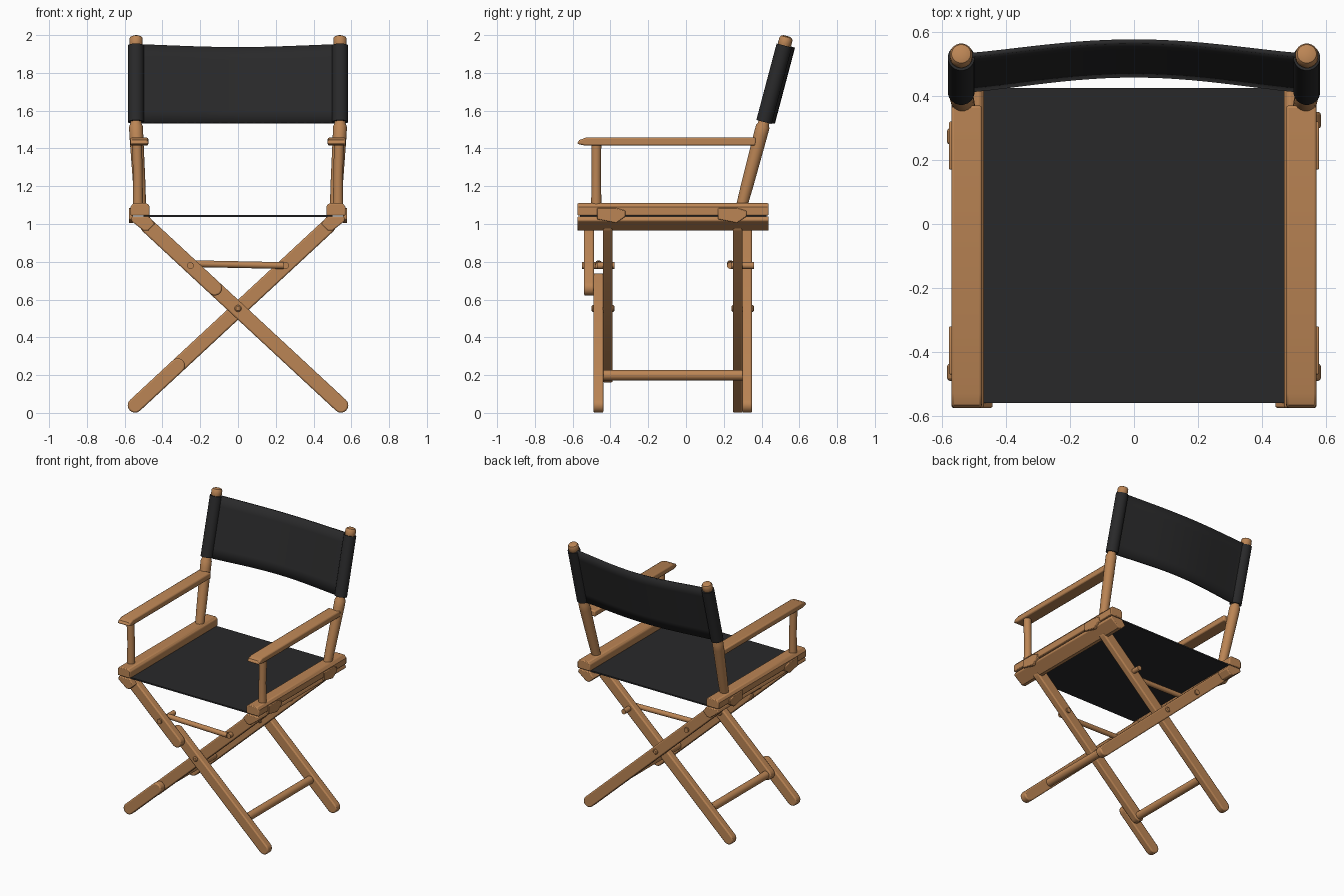
import bpy, bmesh, math
from mathutils import Vector

if "Cube" in bpy.data.objects:
    bpy.data.objects.remove(bpy.data.objects["Cube"])


def material(name, rgb):
    m = bpy.data.materials.new(name)
    m.diffuse_color = (*rgb, 1)
    m.use_nodes = True
    m.node_tree.nodes["Principled BSDF"].inputs["Base Color"].default_value = m.diffuse_color
    return m


WOOD = material("warm wood", (0.50, 0.235, 0.09))
CLOTH = material("black canvas", (0.022, 0.022, 0.023))


def finish(name, bm, mat, bevel=0.0):
    bmesh.ops.recalc_face_normals(bm, faces=bm.faces)
    me = bpy.data.meshes.new(name)
    bm.to_mesh(me)
    bm.free()
    me.materials.append(mat)
    ob = bpy.data.objects.new(name, me)
    bpy.context.collection.objects.link(ob)
    if bevel:
        b = ob.modifiers.new("bevel", 'BEVEL')
        b.width, b.segments, b.limit_method = bevel, 2, 'ANGLE'
        b.angle_limit = math.radians(40)
    bpy.ops.object.select_all(action='DESELECT')
    bpy.context.view_layer.objects.active = ob
    ob.select_set(True)
    bpy.ops.object.shade_smooth_by_angle(angle=math.radians(35))
    return ob


def prism(name, pts, plane, a, b, mat=WOOD, bevel=0.008):
    """Extrude a 2D outline from a to b along the axis missing from plane."""
    place = {'xz': lambda u, v, t: (u, t, v),
             'yz': lambda u, v, t: (t, u, v),
             'xy': lambda u, v, t: (u, v, t)}[plane]
    bm = bmesh.new()
    r0 = [bm.verts.new(place(u, v, a)) for u, v in pts]
    r1 = [bm.verts.new(place(u, v, b)) for u, v in pts]
    bm.faces.new(r0)
    bm.faces.new(r1)
    for i in range(len(pts)):
        j = (i + 1) % len(pts)
        bm.faces.new((r0[i], r0[j], r1[j], r1[i]))
    return finish(name, bm, mat, bevel)


def rod(name, rings, mat=WOOD, n=20):
    """Round bar through a list of (centre, radius)."""
    axis = (Vector(rings[-1][0]) - Vector(rings[0][0])).normalized()
    u = axis.orthogonal().normalized()
    w = axis.cross(u)
    bm = bmesh.new()
    loops = [[bm.verts.new(Vector(c) + r * (math.cos(k * math.tau / n) * u + math.sin(k * math.tau / n) * w))
              for k in range(n)] for c, r in rings]
    for p, q in zip(loops, loops[1:]):
        for k in range(n):
            bm.faces.new((p[k], p[(k + 1) % n], q[(k + 1) % n], q[k]))
    bm.faces.new(loops[0])
    bm.faces.new(loops[-1])
    return finish(name, bm, mat)


def leg_x(z):
    """x of the leg centre line that ends at the right foot."""
    return 0.545 - (z - 0.04) * 1.045 / 0.97


def leg(name, side, z0, z1, y0, y1, r=0.039):
    p, q = Vector((side * leg_x(z0), z0)), Vector((side * leg_x(z1), z1))
    d = q - p
    base = math.atan2(d.y, d.x)
    pts = []
    for c, start in ((q, base - math.pi / 2), (p, base + math.pi / 2)):
        for k in range(9):
            a = start + k * math.pi / 8
            pts.append((c.x + r * math.cos(a), c.y + r * math.sin(a)))
    prism(name, pts, 'xz', y0, y1)


# Crossed legs: the front ones are made of overlapping offset pieces
leg("front_leg_a_upper", 1, 0.66, 0.99, -0.54, -0.487)
leg("front_leg_a_lower", 1, 0.04, 0.70, -0.49, -0.437)
leg("front_leg_b_upper", -1, 0.20, 0.99, -0.44, -0.388)
leg("front_leg_b_lower", -1, 0.04, 0.25, -0.49, -0.437)
leg("back_leg_a", 1, 0.04, 0.99, 0.298, 0.35)
leg("back_leg_b", -1, 0.04, 0.99, 0.248, 0.299)

# Pivot pins and brace pins
for y0, y1 in ((-0.50, -0.378), (0.24, 0.36)):
    rod("pivot_pin", [((0, y0, 0.553), 0.012), ((0, y0 + 0.006, 0.553), 0.018),
                      ((0, y1 - 0.006, 0.553), 0.018), ((0, y1, 0.553), 0.012)])
for s in (-1, 1):
    for y0, y1 in ((-0.55, -0.378), (0.24, 0.36)):
        if y0 < 0 and s == 1:
            y0 = -0.47
        x = -s * leg_x(0.78) * -1 * -1
        rod("brace_pin", [((x, y0, 0.78), 0.018), ((x, y1, 0.78), 0.018)])

# Spreader braces between the legs
for y in (-0.463, 0.235):
    rod("spreader_brace", [((-0.24, y, 0.79), 0.018), ((0.24, y, 0.78), 0.018)])

for s, side in ((-1, "left"), (1, "right")):
    # Low stretcher between front and back foot
    y_end = 0.31 if s > 0 else 0.27
    rod(side + "_stretcher", [((s * 0.372, -0.45, 0.2), 0.028), ((s * 0.372, y_end, 0.2), 0.028)])

    # Seat rails: squared upper, tilted lower
    prism(side + "_upper_rail", [(s * 0.468, 1.045), (s * 0.57, 1.045), (s * 0.57, 1.09), (s * 0.555, 1.11),
                                 (s * 0.483, 1.11), (s * 0.468, 1.095)], 'xz', -0.575, 0.438, bevel=0.006)
    prism(side + "_lower_rail", [(s * 0.47, 1.04), (s * 0.56, 1.04), (s * 0.568, 1.018), (s * 0.50, 0.965),
                                 (s * 0.475, 0.965), (s * 0.44, 1.0)], 'xz', -0.575, 0.438, bevel=0.006)
    # Hinge blocks on the rail sides
    for y0, y1 in ((-0.47, -0.32), (0.17, 0.32)):
        prism(side + "_hinge_block", [(y0, 1.025), (y0, 1.085), (y1 - 0.05, 1.085), (y1, 1.07), (y1, 1.04),
                                      (y1 - 0.05, 1.005)], 'yz', s * 0.555, s * 0.578, bevel=0.004)

    # Armrest, thinner and rounded at the front
    prism(side + "_armrest", [(-0.578, 1.425), (-0.535, 1.415), (0.37, 1.415), (0.37, 1.457), (-0.53, 1.457),
                              (-0.565, 1.445)], 'yz', s * 0.475, s * 0.57, bevel=0.008)
    rod(side + "_arm_post", [((s * 0.53, -0.475, 1.08), 0.028), ((s * 0.53, -0.475, 1.25), 0.025),
                             ((s * 0.535, -0.475, 1.43), 0.027)])

    # Turned back post with neck and cap
    def at(z):
        t = min(1, max(0, (z - 1.08) / 0.42))
        return (s * (0.515 + 0.025 * t), 0.41 + (z - 1.53) * 0.265, z)
    rod(side + "_back_post", [(at(z), r) for z, r in (
        (1.07, 0.029), (1.2, 0.033), (1.47, 0.037), (1.515, 0.037), (1.53, 0.03), (1.93, 0.03),
        (1.94, 0.032), (1.955, 0.036), (1.98, 0.036), (1.99, 0.03), (1.995, 0.018))])
    # Fabric sleeve around the post
    rod(side + "_back_sleeve", [(at(1.54), 0.042), (at(1.945), 0.042)], CLOTH)

# Backrest: fabric sheet bowed to the rear
bm = bmesh.new()
NX, NZ = 24, 6
grid = []
for i in range(NX + 1):
    x = -0.54 + 1.08 * i / NX
    bow = math.cos(x / 0.54 * math.pi / 2) ** 1.3 if abs(x) < 0.539 else 0
    col = []
    for j in range(NZ + 1):
        t = j / NZ
        z = 1.535 + t * (0.415 - 0.015 * bow)
        col.append(bm.verts.new((x, 0.415 + (z - 1.53) * 0.265 + 0.048 * bow, z)))
    grid.append(col)
for i in range(NX):
    for j in range(NZ):
        bm.faces.new((grid[i][j], grid[i + 1][j], grid[i + 1][j + 1], grid[i][j + 1]))
back = finish("backrest_fabric", bm, CLOTH)
mod = back.modifiers.new("thickness", 'SOLIDIFY')
mod.thickness, mod.offset = 0.014, 0

# Fabric seat
prism("seat_fabric", [(-0.5, -0.56), (0.5, -0.56), (0.5, 0.425), (-0.5, 0.425)], 'xy', 1.038, 1.048, CLOTH, 0)
